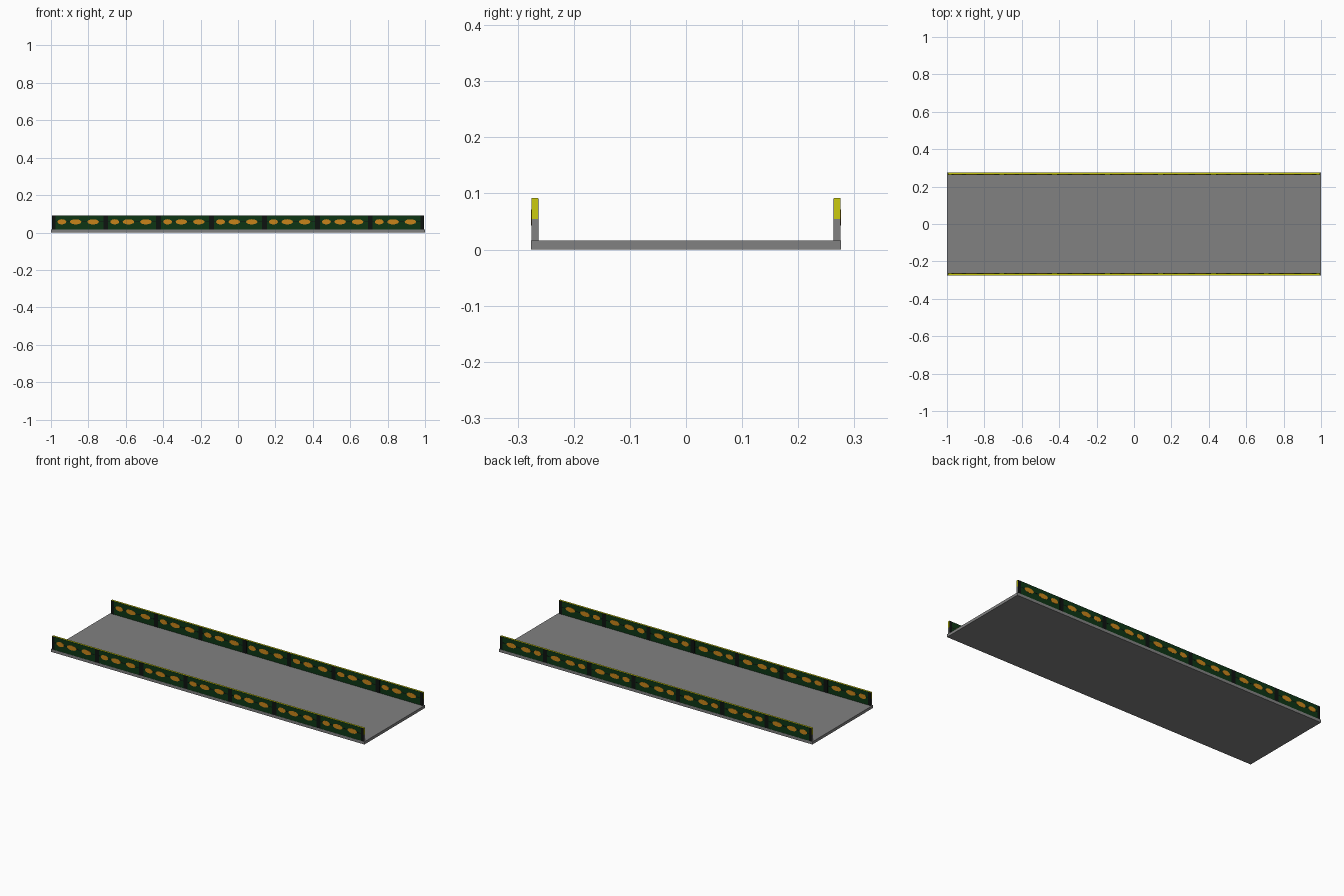
import bpy, bmesh, math
from mathutils import Matrix

if "Cube" in bpy.data.objects:
    bpy.data.objects.remove(bpy.data.objects["Cube"])

def mat(name, col):
    m = bpy.data.materials.new(name)
    m.diffuse_color = (*col, 1)
    m.use_nodes = True
    m.node_tree.nodes["Principled BSDF"].inputs["Base Color"].default_value = m.diffuse_color
    return m

GREY = mat("deck grey", (0.22, 0.22, 0.22))
YELLOW = mat("cap yellow", (0.6, 0.6, 0.005))
GREEN = mat("dark green", (0.004, 0.036, 0.007))
BLACK = mat("post black", (0.004, 0.006, 0.005))
ORANGE = mat("lamp orange", (0.58, 0.23, 0.01))

def finish(bm, name, mats):
    me = bpy.data.meshes.new(name)
    bm.to_mesh(me)
    bm.free()
    ob = bpy.data.objects.new(name, me)
    bpy.context.collection.objects.link(ob)
    for m in mats:
        me.materials.append(m)
    return ob

def add_box(bm, x0, x1, y0, y1, z0, z1):
    M = Matrix.Translation(((x0+x1)/2, (y0+y1)/2, (z0+z1)/2)) @ Matrix.Diagonal((x1-x0, y1-y0, z1-z0, 1))
    bmesh.ops.create_cube(bm, size=1, matrix=M)

def add_oval(bm, x, y, z, rx, rz, depth):
    M = (Matrix.Translation((x, y, z)) @ Matrix.Diagonal((rx, 1, rz, 1))
         @ Matrix.Rotation(math.pi/2, 4, 'X'))
    bmesh.ops.create_cone(bm, cap_ends=True, segments=12, radius1=1, radius2=1, depth=depth, matrix=M)

DECK, TOP, MID = 0.016, 0.092, 0.054
Y0, Y1, XE = 0.2635, 0.275, 0.995
PITCH = 2*0.99/7

# flat deck
bm = bmesh.new()
add_box(bm, -1, 1, -0.276, 0.276, 0, DECK)
finish(bm, "deck", [GREY])

for side, label in ((-1, "front"), (1, "back")):
    ya, yb = sorted((side*Y0, side*Y1))
    # rail: green sides, yellow top, ends grey below and yellow above
    bm = bmesh.new()
    add_box(bm, -XE, XE, ya, yb, DECK, TOP)
    bmesh.ops.bisect_plane(bm, geom=bm.verts[:]+bm.edges[:]+bm.faces[:],
                           plane_co=(0, 0, MID), plane_no=(0, 0, 1))
    bm.normal_update()
    for f in bm.faces:
        if abs(f.normal.y) > 0.5:
            f.material_index = 2
        else:
            f.material_index = 1 if f.calc_center_median().z > MID else 0
    finish(bm, label + "_rail", [GREY, YELLOW, GREEN])

    # black posts and centre line, orange lamps on both faces of the rail
    posts, lamps = bmesh.new(), bmesh.new()
    for y in (ya, yb):
        for i in range(8):
            x = -0.99 + i*PITCH
            add_box(posts, max(x-0.013, -XE), min(x+0.013, XE), y-0.0006, y+0.0006, DECK, TOP-0.001)
        add_box(posts, -0.99, 0.99, y-0.0004, y+0.0004, MID+0.001, MID+0.005)
        for i in range(7):
            for k, rx in ((0.17, 0.024), (0.43, 0.031), (0.76, 0.031)):
                add_oval(lamps, -0.99 + (i+k)*PITCH, y, MID+0.003, rx, 0.014, 0.0018)
    finish(posts, label + "_posts", [BLACK])
    finish(lamps, label + "_lamps", [ORANGE])
